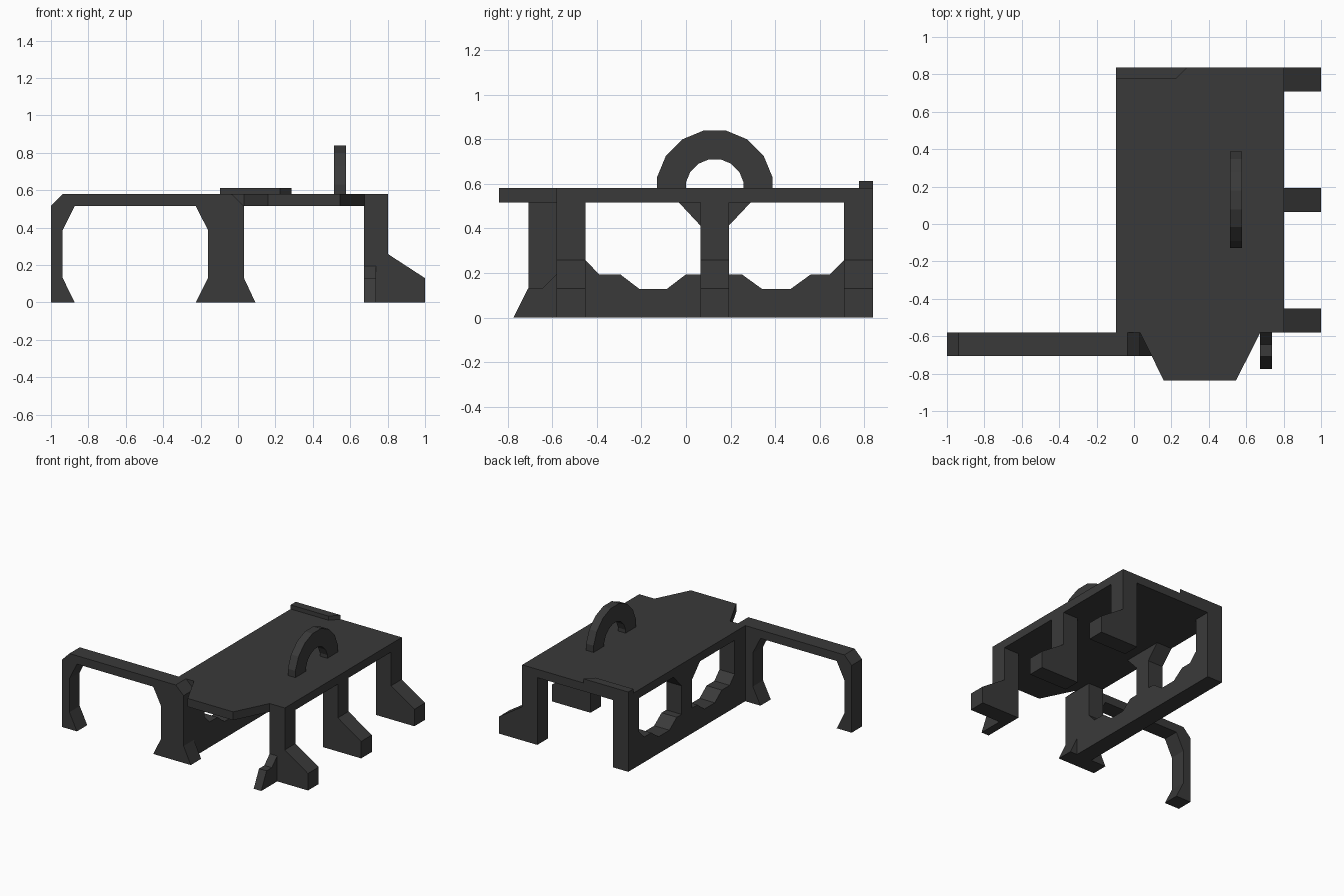
import bpy, bmesh, math

dark = bpy.data.materials.new("dark_grey")
dark.diffuse_color = (0.042, 0.042, 0.042, 1)


def prism(name, profile, axis, lo, hi):
    """Extrude a 2D profile along an axis from lo to hi."""
    place = {"x": lambda a, b: (lo, a, b),
             "y": lambda a, b: (a, lo, b),
             "z": lambda a, b: (a, b, lo)}[axis]
    bm = bmesh.new()
    face = bm.faces.new([bm.verts.new(place(a, b)) for a, b in profile])
    out = bmesh.ops.extrude_face_region(bm, geom=[face])
    shift = [(hi - lo) if c == axis else 0 for c in "xyz"]
    bmesh.ops.translate(bm, vec=shift,
                        verts=[v for v in out["geom"] if isinstance(v, bmesh.types.BMVert)])
    bmesh.ops.recalc_face_normals(bm, faces=bm.faces)
    mesh = bpy.data.meshes.new(name)
    bm.to_mesh(mesh)
    bm.free()
    mesh.materials.append(dark)
    obj = bpy.data.objects.new(name, mesh)
    bpy.context.collection.objects.link(obj)
    return obj


# Deck plate with tapered front
prism("deck", [(-0.097, 0.838), (0.803, 0.838), (0.803, -0.58), (0.675, -0.58),
               (0.545, -0.838), (0.16, -0.838), (0.032, -0.58), (-0.097, -0.58)],
      "z", 0.516, 0.58)

# Raised ledge on the back corner
prism("back_ledge", [(-0.097, 0.838), (0.285, 0.838), (0.225, 0.776), (-0.097, 0.776)],
      "z", 0.58, 0.612)

# Right legs with sloped feet
leg = [(0.675, 0), (1, 0), (1, 0.13), (0.803, 0.258), (0.803, 0.516), (0.675, 0.516)]
for name, y in (("front", -0.58), ("middle", 0.064), ("back", 0.709)):
    prism(name + "_leg", leg, "y", y, y + 0.129)

# Small brace in front of the front leg
prism("front_brace", [(-0.58, 0), (-0.774, 0), (-0.709, 0.13), (-0.645, 0.13), (-0.58, 0.195)],
      "x", 0.675, 0.739)

# Left wall with two windows open up to the deck
prism("left_wall", [(-0.58, 0), (0.838, 0), (0.838, 0.516), (0.709, 0.516),
                    (0.709, 0.258), (0.645, 0.194), (0.56, 0.194), (0.47, 0.129),
                    (0.34, 0.129), (0.25, 0.194), (0.193, 0.194), (0.193, 0.413),
                    (0.29, 0.516), (-0.032, 0.516), (0.064, 0.413), (0.064, 0.194),
                    (0, 0.194), (-0.085, 0.129), (-0.21, 0.129), (-0.295, 0.194),
                    (-0.39, 0.194), (-0.451, 0.258), (-0.451, 0.516), (-0.58, 0.516)],
      "x", -0.097, 0.032)

# Archway reaching out to the left
prism("side_arch", [(-1, 0), (-0.873, 0), (-0.937, 0.13), (-0.937, 0.388),
                    (-0.873, 0.516), (-0.226, 0.516), (-0.161, 0.388), (-0.161, 0.13),
                    (-0.226, 0), (0.093, 0), (0.032, 0.13), (0.032, 0.516),
                    (-0.035, 0.58), (-0.937, 0.58), (-1, 0.516)],
      "y", -0.705, -0.58)


# Half ring on the deck
def arc(r):
    angles = [math.radians(11.25 + 22.5 * i) for i in range(8)]
    pts = [(0.129 + r * math.cos(a), 0.58 + r * math.sin(a)) for a in angles]
    return [(pts[0][0], 0.58)] + pts + [(pts[-1][0], 0.58)]


prism("half_ring", arc(0.263) + arc(0.132)[::-1], "x", 0.513, 0.577)
